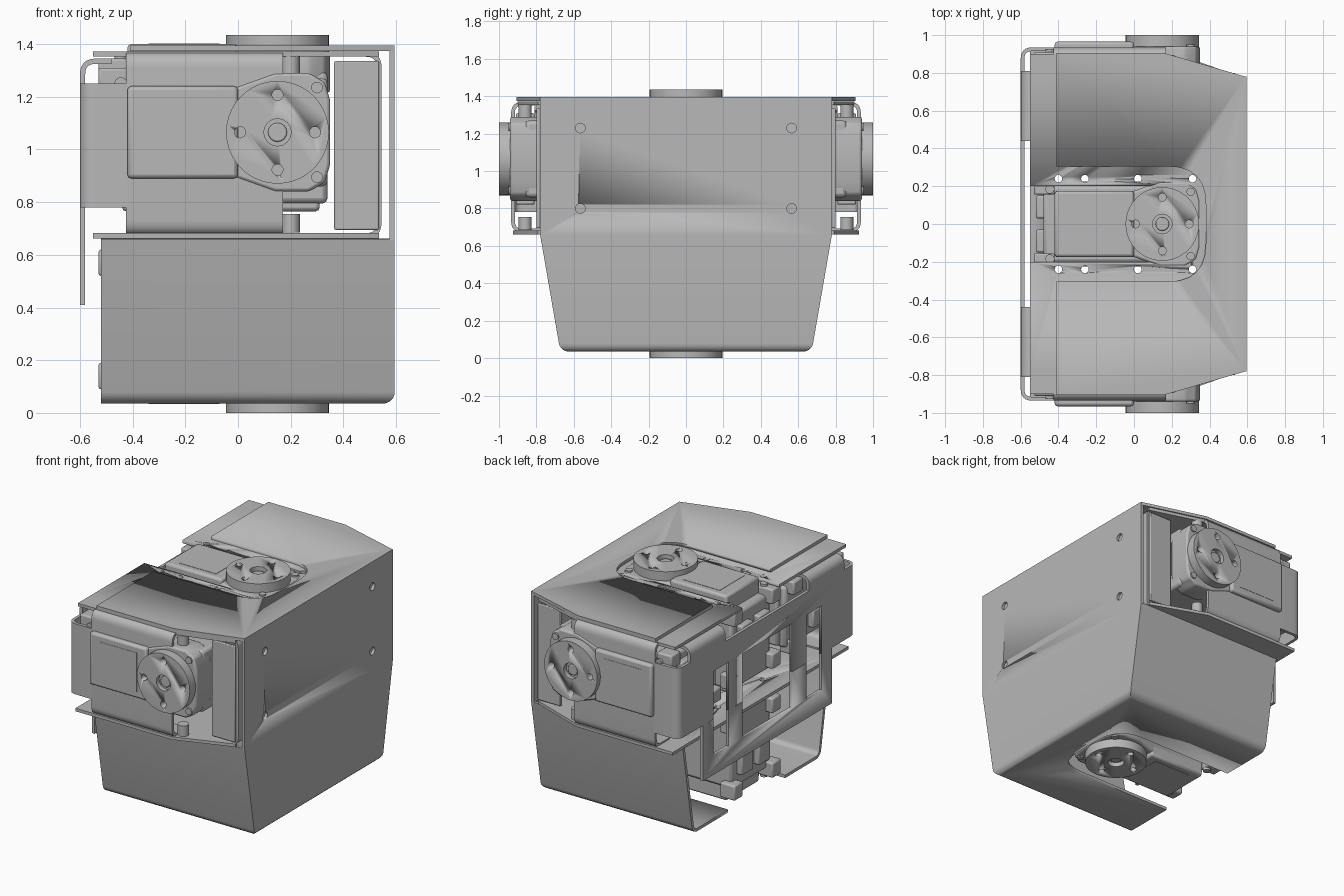
import bpy, bmesh, math
from mathutils import Matrix, Vector

if "Cube" in bpy.data.objects:
    bpy.data.objects.remove(bpy.data.objects["Cube"])

grey = bpy.data.materials.new("plain grey")
grey.use_nodes = True
grey.diffuse_color = (0.48, 0.48, 0.48, 1)
grey.node_tree.nodes["Principled BSDF"].inputs["Base Color"].default_value = (0.48, 0.48, 0.48, 1)


def select(ob):
    bpy.ops.object.select_all(action="DESELECT")
    ob.select_set(True)
    bpy.context.view_layer.objects.active = ob


def finish(name, bm, bevel=0, thick=0, offset=0, matrix=None):
    bmesh.ops.recalc_face_normals(bm, faces=bm.faces)
    if matrix:
        bm.transform(matrix)
    me = bpy.data.meshes.new(name)
    bm.to_mesh(me)
    bm.free()
    me.materials.append(grey)
    ob = bpy.data.objects.new(name, me)
    bpy.context.collection.objects.link(ob)
    select(ob)
    if thick:
        m = ob.modifiers.new("sheet", "SOLIDIFY")
        m.thickness, m.offset = thick, offset
        bpy.ops.object.modifier_apply(modifier=m.name)
    if bevel:
        m = ob.modifiers.new("round", "BEVEL")
        m.width, m.segments, m.limit_method = bevel, 2, "ANGLE"
    bpy.ops.object.shade_smooth_by_angle(angle=math.radians(35))
    return ob


def place(axis, a, b, c):
    # a, b are the profile coordinates; c runs along the axis
    return {"x": (c, a, b), "y": (a, c, b), "z": (a, b, c)}[axis]


def rounded(pts, radius, closed):
    out = []
    for i, p in enumerate(pts):
        p = Vector(p)
        if not closed and i in (0, len(pts) - 1):
            out.append(p)
            continue
        q, r = Vector(pts[i - 1]), Vector(pts[(i + 1) % len(pts)])
        s = p + (q - p).normalized() * min(radius, (q - p).length * 0.49)
        e = p + (r - p).normalized() * min(radius, (r - p).length * 0.49)
        for k in range(7):
            t = k / 6
            out.append(s * (1 - t) ** 2 + p * 2 * t * (1 - t) + e * t * t)
    return out


def prism(name, pts, axis, lo, hi, bevel=0, matrix=None):
    bm = bmesh.new()
    face = bm.faces.new([bm.verts.new(place(axis, p[0], p[1], lo)) for p in pts])
    new = bmesh.ops.extrude_face_region(bm, geom=[face])["geom"]
    move = Vector(place(axis, 0, 0, hi - lo))
    bmesh.ops.translate(bm, vec=move, verts=[v for v in new if isinstance(v, bmesh.types.BMVert)])
    return finish(name, bm, bevel, matrix=matrix)


def box(name, x0, x1, y0, y1, z0, z1, bevel=0, matrix=None):
    return prism(name, [(x0, y0), (x1, y0), (x1, y1), (x0, y1)], "z", z0, z1, bevel, matrix)


def disc(name, x, y, r, lo, hi, axis="z", bevel=0, matrix=None):
    n = 40 if r > 0.1 else 16
    ring = [(x + r * math.cos(math.tau * k / n), y + r * math.sin(math.tau * k / n)) for k in range(n)]
    return prism(name, ring, axis, lo, hi, bevel, matrix)


def sheet(name, path, axis, lo, hi, radius=0.05):
    # folded sheet metal
    bm = bmesh.new()
    rows = [[bm.verts.new(place(axis, p[0], p[1], c)) for c in (lo, hi)] for p in rounded(path, radius, False)]
    for a, b in zip(rows, rows[1:]):
        bm.faces.new((a[0], a[1], b[1], b[0]))
    return finish(name, bm, thick=0.02)


def cut(ob, cutters):
    for c in cutters:
        select(ob)
        m = ob.modifiers.new("cut", "BOOLEAN")
        m.object, m.operation, m.solver = c, "DIFFERENCE", "EXACT"
        bpy.ops.object.modifier_apply(modifier=m.name)


def drop(cutters):
    for c in cutters:
        bpy.data.objects.remove(c)


def servo(side, matrix):
    # local +z points outward, z = 0 is the horn face
    n = side + "_servo_"
    box(n + "cover", -0.42, 0.0, -0.175, 0.175, -0.12, -0.035, 0.015, matrix)
    box(n + "label_plate", -0.34, -0.07, -0.13, 0.13, -0.04, -0.033, 0, matrix)
    half = [(0.35, 0.12), (0.33, 0.19), (0.27, 0.225), (0.14, 0.225), (0.0, 0.175), (-0.42, 0.175)]
    prism(n + "gear_case", half + [(x, -y) for x, y in reversed(half)], "z", -0.22, -0.06, 0.012, matrix)
    box(n + "body", -0.48, 0.34, -0.205, 0.205, -0.64, -0.14, 0.02, matrix)
    box(n + "back_cap", -0.44, 0.31, -0.19, 0.19, -0.67, -0.62, 0.015, matrix)
    horn = disc(n + "horn", 0.15, 0, 0.195, -0.07, 0, matrix=matrix)
    holes = [disc("hole", 0.15, 0, 0.052, -0.03, 0.1, matrix=matrix)]
    for k in range(4):
        a = k * math.pi / 2
        holes.append(disc("hole", 0.15 + 0.142 * math.cos(a), 0.142 * math.sin(a), 0.021, -0.05, 0.1, matrix=matrix))
    cut(horn, holes)
    drop(holes)
    disc(n + "horn_screw", 0.15, 0, 0.036, -0.05, -0.018, bevel=0.005, matrix=matrix)
    for s in (-1, 1):
        disc(n + "screw", 0.3, s * 0.17, 0.022, -0.1, -0.05, matrix=matrix)
        disc(n + "rear_screw", -0.445, s * 0.185, 0.024, -0.18, -0.075, matrix=matrix)
        for top in (-0.09, -0.52):
            box(n + "ear", -0.53, -0.42, s * 0.2 - 0.045, s * 0.2 + 0.045, top - 0.1, top, 0.01, matrix)
        box(n + "plug", -0.52, -0.46, s * 0.09 - 0.06, s * 0.09 + 0.06, -0.4, -0.22, 0.01, matrix)
        box(n + "side_rib", -0.3, 0.25, s * 0.21 - 0.015, s * 0.21 + 0.015, -0.5, -0.45, 0.006, matrix)


# Four servos facing outward
for side, loc, deg in (("front", (0, -1.0, 1.065), 90), ("rear", (0, 1.0, 1.065), -90),
                       ("top", (0, 0, 1.435), 0), ("bottom", (0, 0, 0), 180)):
    servo(side, Matrix.Translation(loc) @ Matrix.Rotation(math.radians(deg), 4, "X"))

# Lower tray: tapered shell, open to the top and to -x
bm = bmesh.new()
bmesh.ops.create_cube(bm, size=1)
for v in bm.verts:
    up = v.co.z > 0
    v.co = (0.595 if v.co.x > 0 else -0.52, math.copysign(0.78 if up else 0.672, v.co.y), 0.66 if up else 0.035)
bm.normal_update()
bmesh.ops.delete(bm, geom=[f for f in bm.faces if f.normal.z > 0.9 or f.normal.x < -0.9], context="FACES_ONLY")
low = [e for e in bm.edges if len(e.link_faces) == 2 and all(v.co.z < 0.1 for v in e.verts)]
bmesh.ops.bevel(bm, geom=low, offset=0.045, segments=5, profile=0.5, affect="EDGES")
if sum((f.calc_center_median() - Vector((0, 0, 0.4))).dot(f.normal) for f in bm.faces) < 0:
    bmesh.ops.reverse_faces(bm, faces=bm.faces)
tray = finish("lower_tray", bm, thick=0.02, offset=-1)
slot = prism("slot", rounded([(-0.8, -0.3), (0.38, -0.3), (0.38, 0.3), (-0.8, 0.3)], 0.2, True), "z", -0.1, 0.2)
cut(tray, [slot])
drop([slot])

# Side cover with four screw holes
cover = prism("side_cover", [(-0.78, 0.655), (0.78, 0.655), (0.78, 1.395), (-0.78, 1.395)], "x", 0.575, 0.595)
holes = [disc("hole", y, z, 0.026, 0.4, 0.7, "x") for y in (-0.565, 0.565) for z in (0.8, 1.23)]
cut(cover, holes)
drop(holes)

# Top cover with U-shaped opening
edge = [(-0.41, -0.905), (0.16, -0.905), (0.59, -0.78), (0.59, 0.78), (0.16, 0.905), (-0.41, 0.905)]
top_cover = prism("top_cover", edge, "z", 1.374, 1.395)
slot = prism("slot", rounded([(-0.8, -0.305), (0.38, -0.305), (0.38, 0.305), (-0.8, 0.305)], 0.2, True), "z", 1.2, 1.6)
cut(top_cover, [slot])
drop([slot])

# Inner folded frame
frame = sheet("inner_frame", [(-0.55, 1.362), (0.535, 1.362), (0.535, 0.672), (-0.55, 0.672)], "y", -0.775, 0.775)
cutters = [box("notch", -0.8, 0.3, -0.2, 0.2, 1.3, 1.5)]
cutters += [disc("hole", x, y, 0.02, 0.5, 1.6) for x in (-0.4, -0.26, 0.02, 0.31) for y in (-0.24, 0.24)]
cut(frame, cutters)
drop(cutters)

for s, side in ((-1, "front"), (1, "rear")):
    # Frame wings, upper and lower
    for z, level, out in ((1.352, "upper", 0.9), (0.662, "lower", 0.925)):
        wing = [(-0.55, s * 0.775), (-0.55, s * out), (0.16, s * out), (0.535, s * 0.79), (0.535, s * 0.775)]
        prism(side + "_" + level + "_wing", wing, "z", z, z + 0.02)
    # Servo bracket wrapped around the servo
    sheet(side + "_bracket", [(s * 0.78, 0.682), (s * 0.925, 0.682), (s * 0.925, 1.36), (s * 0.78, 1.36)],
          "x", -0.425, 0.17, 0.05)
    # Side panel beside the servo
    prism(side + "_panel", [(0.365, 0.695), (0.535, 0.695), (0.535, 1.335), (0.365, 1.335)], "y",
          s * 0.79 - 0.01, s * 0.79 + 0.01, 0.005)
    # Standoffs above and below the servo
    for z in (0.685, 1.285):
        disc(side + "_standoff", 0.2, s * 0.86, 0.035, z, z + 0.07)
    # Folded tab on the back plate
    tab = sheet(side + "_tab", [(-0.59, 1.2), (-0.59, 1.335), (-0.48, 1.335)], "y",
                min(s * 0.44, s * 0.81), max(s * 0.44, s * 0.81), 0.05)

# Back plate with arms and windows
arms = sheet("back_plate_arms", [(-0.42, -0.925), (-0.59, -0.925), (-0.59, 0.925), (-0.42, 0.925)], "z", 0.78, 1.25, 0.05)
panel = box("back_plate_panel", -0.6, -0.58, -0.68, 0.68, 0.41, 0.78)
windows = [box("window", -0.7, -0.5, a, b, 0.54, 1.1) for a, b in ((-0.57, -0.41), (-0.26, 0.26), (0.41, 0.57))]
cut(arms, windows)
cut(panel, windows)
drop(windows)
